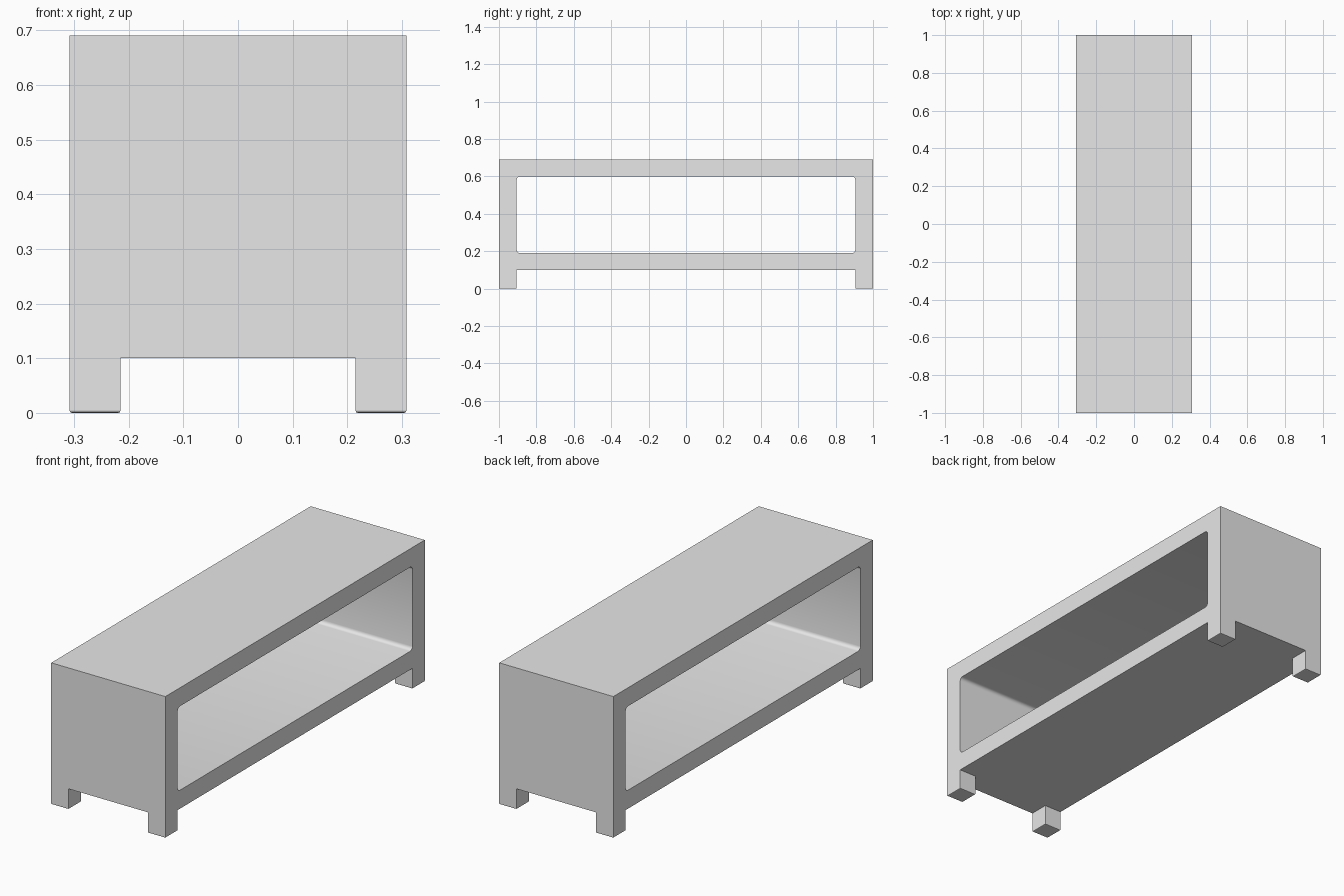
import bpy, bmesh, math
from mathutils import Matrix, Vector

cube = bpy.data.objects.get("Cube")
if cube:
    bpy.data.objects.remove(cube, do_unlink=True)

W, L, H = 0.308, 1.0, 0.69       # half width, half length, height
LEG_H, SHELF_TOP, TOP_UNDER = 0.1, 0.19, 0.6
WALL, LEG_X = 0.095, 0.093       # end panel thickness, leg width

grey = bpy.data.materials.new("plain grey")
grey.use_nodes = True
color = (0.8, 0.8, 0.8, 1)
grey.diffuse_color = color
grey.node_tree.nodes["Principled BSDF"].inputs["Base Color"].default_value = color


def add_object(name, mesh):
    obj = bpy.data.objects.new(name, mesh)
    bpy.context.collection.objects.link(obj)
    mesh.materials.clear()
    mesh.materials.append(grey)
    return obj


def rounded_rect(y0, y1, z0, z1, radius, steps=4):
    """Closed outline in the y-z plane with filleted corners."""
    if radius == 0:
        return [(y0, z0), (y1, z0), (y1, z1), (y0, z1)]
    corners = [(y0 + radius, z0 + radius), (y1 - radius, z0 + radius),
               (y1 - radius, z1 - radius), (y0 + radius, z1 - radius)]
    points = []
    for i, (cy, cz) in enumerate(corners):
        for s in range(steps + 1):
            a = math.pi + (i + s / steps) * math.pi / 2
            points.append((cy + radius * math.cos(a), cz + radius * math.sin(a)))
    return points


# Open frame: shelf, end panels and top as one extruded profile
curve = bpy.data.curves.new("frame_profile", "CURVE")
curve.dimensions = "2D"
curve.fill_mode = "BOTH"
curve.extrude = W
for outline in (rounded_rect(-L, L, LEG_H, H, 0),
                rounded_rect(-L + WALL, L - WALL, SHELF_TOP, TOP_UNDER, 0.018)):
    spline = curve.splines.new("POLY")
    spline.points.add(len(outline) - 1)
    for point, (y, z) in zip(spline.points, outline):
        point.co = (y, z, 0, 1)
    spline.use_cyclic_u = True
helper = bpy.data.objects.new("frame_profile", curve)
bpy.context.collection.objects.link(helper)
bpy.context.view_layer.update()
mesh = bpy.data.meshes.new_from_object(
    helper.evaluated_get(bpy.context.evaluated_depsgraph_get()))
bpy.data.objects.remove(helper, do_unlink=True)
# Profile axes become y and z, extrusion runs along x
mesh.transform(Matrix(((0, 0, 1, 0), (1, 0, 0, 0), (0, 1, 0, 0), (0, 0, 0, 1))))
bm = bmesh.new()
bm.from_mesh(mesh)
bmesh.ops.remove_doubles(bm, verts=bm.verts, dist=0.0001)
bmesh.ops.recalc_face_normals(bm, faces=bm.faces)
bm.to_mesh(mesh)
bm.free()
frame = add_object("bench_frame", mesh)

# Four short block legs with slightly softened lower edges
for side_x, x_name in ((1, "left"), (-1, "right")):
    for side_y, y_name in ((-1, "front"), (1, "back")):
        bm = bmesh.new()
        bmesh.ops.create_cube(bm, size=1)
        bmesh.ops.scale(bm, verts=bm.verts, vec=(LEG_X, WALL, LEG_H))
        bmesh.ops.translate(bm, verts=bm.verts, vec=Vector(
            (side_x * (W - LEG_X / 2), side_y * (L - WALL / 2), LEG_H / 2)))
        low = [e for e in bm.edges if all(v.co.z < 0.01 for v in e.verts)]
        bmesh.ops.bevel(bm, geom=low, offset=0.004, segments=2,
                        profile=0.5, affect="EDGES")
        leg_mesh = bpy.data.meshes.new("leg")
        bm.to_mesh(leg_mesh)
        bm.free()
        add_object(f"{y_name}_{x_name}_leg", leg_mesh)

# Smooth the fillets while keeping the corners crisp
bpy.ops.object.select_all(action="DESELECT")
frame.select_set(True)
bpy.context.view_layer.objects.active = frame
bpy.ops.object.shade_smooth_by_angle(angle=math.radians(35))
